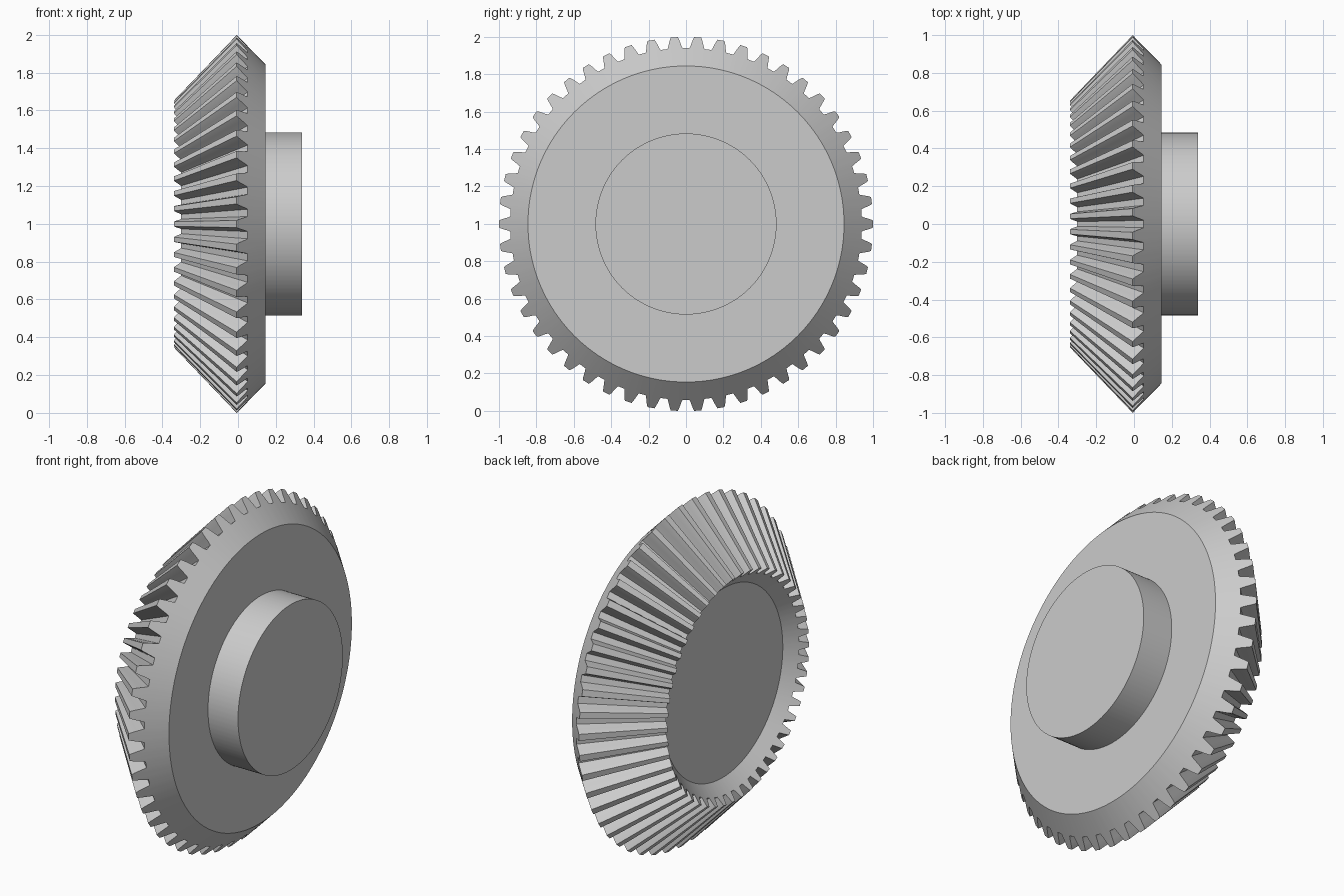
import bpy, bmesh, math

if "Cube" in bpy.data.objects:
    bpy.data.objects.remove(bpy.data.objects["Cube"])

TEETH = 50
AXIS_Z = 0.999          # height of the gear axis (axis runs along x)
APEX_X = -0.964         # common apex of the tooth cones
TOE = 0.653             # toe end is the heel end scaled towards the apex
TIP = (-0.007, 1.0)     # (x, radius) of tooth tip at the heel
BACK = (0.145, 0.845)   # (x, radius) where the back cone meets the back face
HUB_R, HUB_X = 0.484, 0.339

# One tooth: (depth down the back cone 0..1, tangential offset)
half = [(0.385, -0.040), (0.29, -0.0345), (0.18, -0.0295), (0.08, -0.0245), (0.0, -0.019)]
tooth = half + [(d, -w) for d, w in reversed(half)]


def on_cone(depth):
    return [a + (b - a) * depth for a, b in zip(TIP, BACK)]


# Tooth outline as (x, radius, angle) all the way round the heel
heel = []
for i in range(TEETH):
    for depth, w in tooth:
        x, r = on_cone(depth)
        heel.append((x, r, 2 * math.pi * i / TEETH + w / r))


def scaled(ring, k):
    return [(APEX_X + (x - APEX_X) * k, r * k, a) for x, r, a in ring]


def circle(x, r):
    return [(x, r, p[2]) for p in heel]


back = circle(*BACK)
rings = [scaled(back, TOE), scaled(heel, TOE), heel, back,
         circle(BACK[0], HUB_R), circle(HUB_X, HUB_R)]

# Skin the rings: recessed floor, toe cone, teeth, back cone, back face, hub
bm = bmesh.new()
loops = [[bm.verts.new((x, r * math.cos(a), r * math.sin(a))) for x, r, a in ring]
         for ring in rings]
n = len(heel)
for a, b in zip(loops, loops[1:]):
    for j in range(n):
        k = (j + 1) % n
        bm.faces.new((a[j], a[k], b[k], b[j]))
bm.faces.new(loops[0])
bm.faces.new(loops[-1])
bmesh.ops.recalc_face_normals(bm, faces=bm.faces)

mesh = bpy.data.meshes.new("bevel_gear")
bm.to_mesh(mesh)
bm.free()
gear = bpy.data.objects.new("bevel_gear", mesh)
gear.location.z = AXIS_Z
bpy.context.collection.objects.link(gear)
bpy.context.view_layer.objects.active = gear
gear.select_set(True)
bpy.ops.object.shade_smooth_by_angle(angle=math.radians(25))
